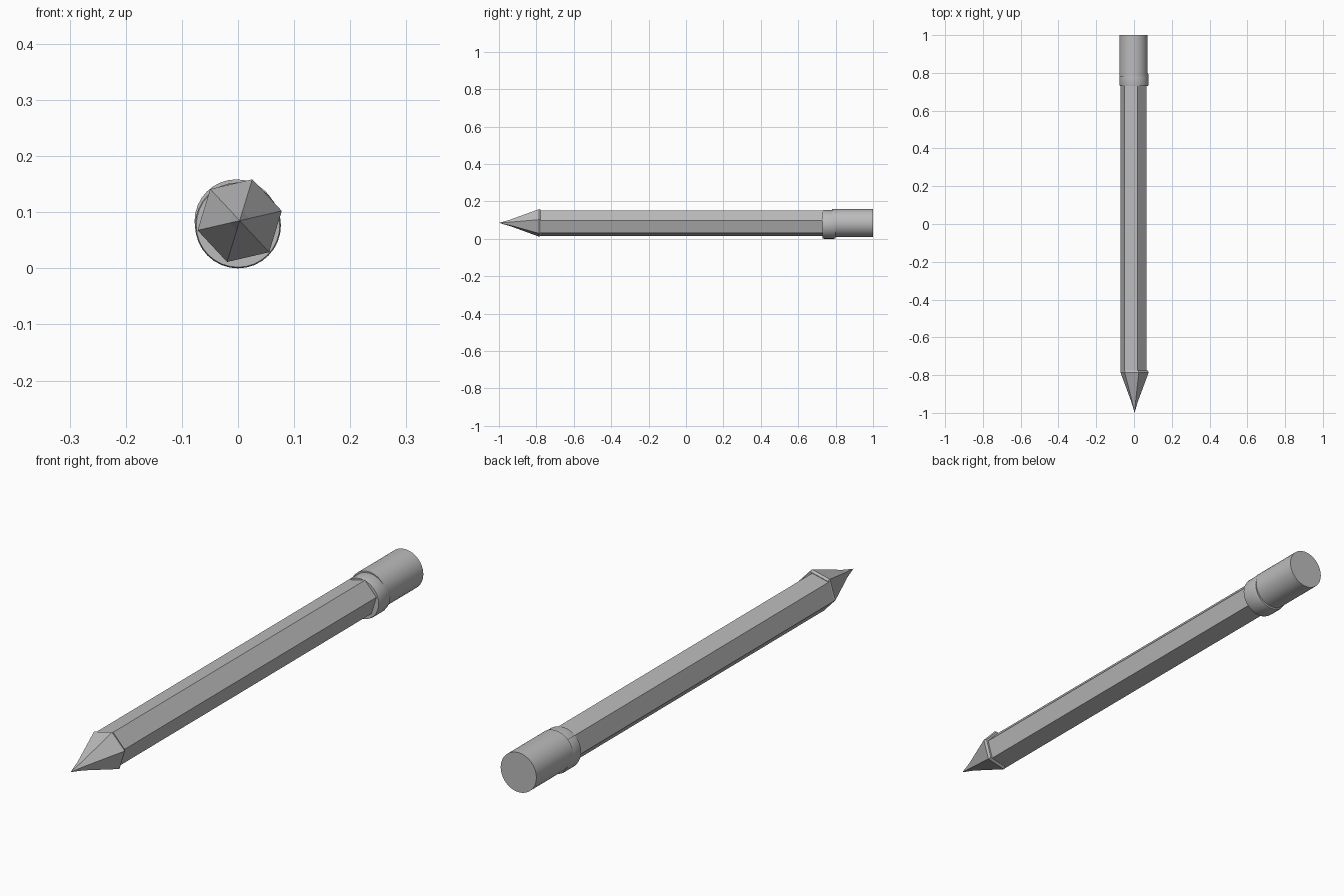
import bpy
import bmesh
from math import cos, sin, radians, tau

default = bpy.data.objects.get("Cube")
if default:
    bpy.data.objects.remove(default, do_unlink=True)

grey = bpy.data.materials.new("plain grey")
grey.use_nodes = True
colour = (0.5, 0.5, 0.5, 1)
grey.diffuse_color = colour
grey.node_tree.nodes["Principled BSDF"].inputs["Base Color"].default_value = colour


def loft(name, sides, phase, centre, rings, smooth=False):
    """Closed solid along y through rings of (y, radius); zero radius is a point."""
    bm = bmesh.new()
    cx, cz = centre
    loops = []
    for y, r in rings:
        count = sides if r else 1
        angles = [phase + tau * i / sides for i in range(count)]
        loops.append([bm.verts.new((cx + r * cos(a), y, cz + r * sin(a))) for a in angles])
    for low, high in zip(loops, loops[1:]):
        for i in range(sides):
            j = (i + 1) % sides
            if len(low) == 1:
                bm.faces.new((low[0], high[j], high[i]))
            else:
                bm.faces.new((low[i], low[j], high[j], high[i]))
    for end in (loops[0], loops[-1]):
        if len(end) > 1:
            bm.faces.new(end)
    bmesh.ops.recalc_face_normals(bm, faces=bm.faces)
    mesh = bpy.data.meshes.new(name)
    bm.to_mesh(mesh)
    bm.free()
    mesh.materials.append(grey)
    obj = bpy.data.objects.new(name, mesh)
    bpy.context.collection.objects.link(obj)
    if smooth:
        bpy.ops.object.select_all(action='DESELECT')
        obj.select_set(True)
        bpy.context.view_layer.objects.active = obj
        bpy.ops.object.shade_smooth_by_angle(angle=radians(30))
    return obj


turn = radians(13)

# Six-sided shaft and slightly wider sharpened end
loft("shaft", 6, turn, (-0.003, 0.083), [(-0.78, 0.07), (0.78, 0.07)])
loft("sharpened_tip", 6, turn, (0.003, 0.085),
     [(-1, 0), (-0.94, 0.018), (-0.785, 0.077), (-0.775, 0.072)])

# Round sleeve and eraser
loft("sleeve", 32, 0, (0, 0.0765), [(0.73, 0.0745), (0.738, 0.0765), (0.79, 0.0765), (0.8, 0.074)], True)
loft("eraser", 32, 0, (-0.003, 0.084), [(0.78, 0.0745), (1, 0.0745)], True)
